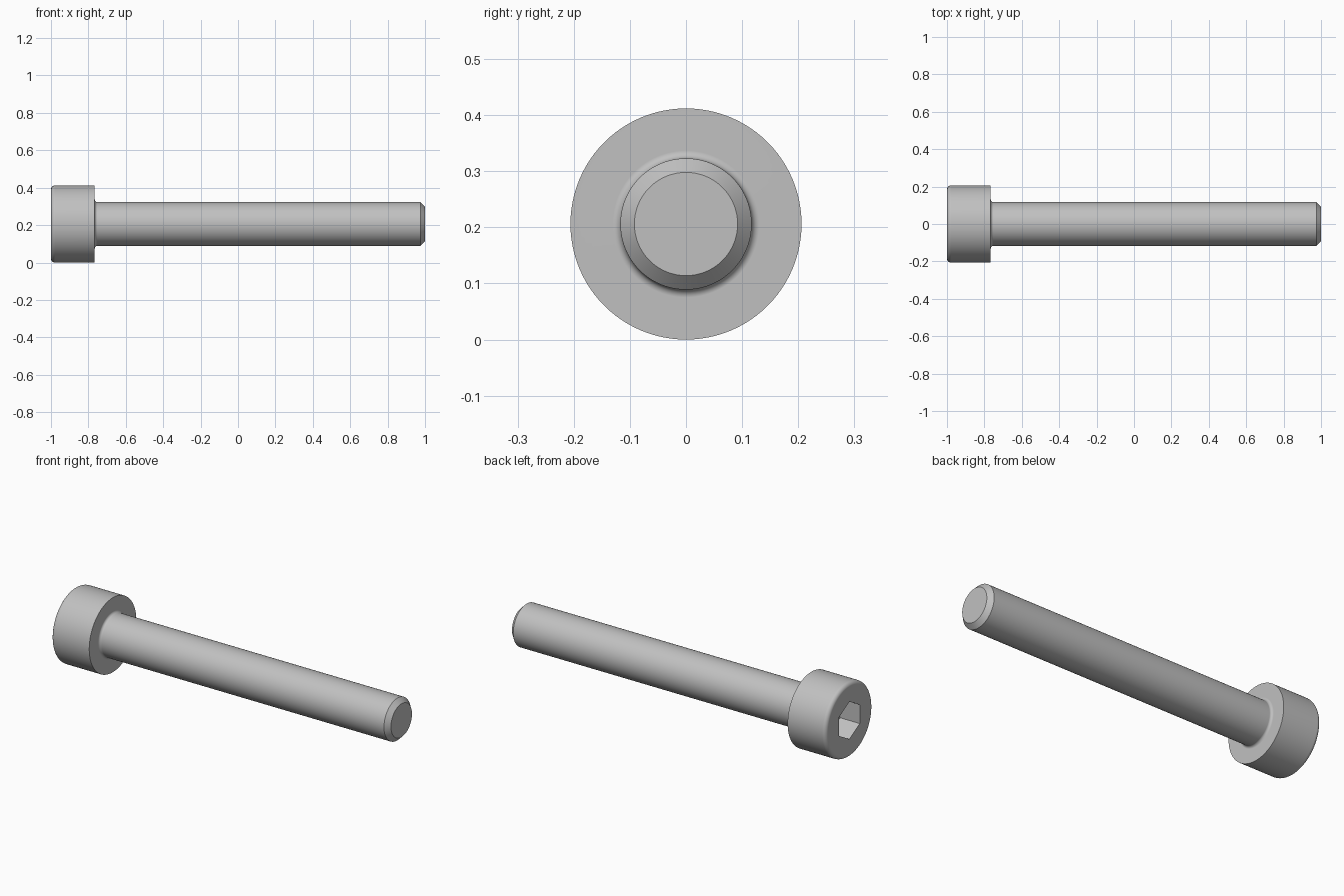
import bpy
import bmesh
from math import sin, cos, pi, radians

if "Cube" in bpy.data.objects:
    bpy.data.objects.remove(bpy.data.objects["Cube"], do_unlink=True)

SEGMENTS = 96
HEAD_R, SHANK_R, TIP_R = 0.206, 0.117, 0.092
HEAD_END, HEAD_BACK, TIP = -1.0, -0.766, 1.0
ROUND, FILLET, CHAMFER = 0.022, 0.014, 0.025
SOCKET_APOTHEM, SOCKET_DEPTH = 0.09, 0.12

steel = bpy.data.materials.new("plain steel grey")
steel.use_nodes = True
grey = (0.53, 0.53, 0.53, 1)
steel.diffuse_color = grey
steel.node_tree.nodes["Principled BSDF"].inputs["Base Color"].default_value = grey


def circle(radius):
    return lambda a: radius


def hexagon(apothem):
    # corners point straight up and down
    return lambda a: apothem / cos(a % (pi / 3) - pi / 6)


def arc(cx, cr, radius, start, end, steps=6):
    """Profile points (x, radius function) along an arc, angles from +x."""
    points = []
    for i in range(steps + 1):
        t = radians(start + (end - start) * i / steps)
        points.append((cx + radius * cos(t), circle(cr + radius * sin(t))))
    return points


# Hex socket, rounded head, filleted neck and chamfered tip in one profile
profile = [(HEAD_END + SOCKET_DEPTH, hexagon(SOCKET_APOTHEM)),
           (HEAD_END, hexagon(SOCKET_APOTHEM))]
profile += arc(HEAD_END + ROUND, HEAD_R - ROUND, ROUND, 180, 90)
profile += [(HEAD_BACK, circle(HEAD_R))]
profile += arc(HEAD_BACK + FILLET, SHANK_R + FILLET, FILLET, 180, 270)
profile += [(TIP - CHAMFER, circle(SHANK_R)), (TIP, circle(TIP_R))]

# Loft the rings along the screw axis
bm = bmesh.new()
rings = []
for x, radius in profile:
    ring = []
    for i in range(SEGMENTS):
        a = 2 * pi * i / SEGMENTS
        r = radius(a)
        ring.append(bm.verts.new((x, r * sin(a), HEAD_R + r * cos(a))))
    rings.append(ring)
for low, high in zip(rings, rings[1:]):
    for i in range(SEGMENTS):
        j = (i + 1) % SEGMENTS
        bm.faces.new((low[i], low[j], high[j], high[i]))

# Socket floor and flat tip
bm.faces.new(rings[0])
bm.faces.new(rings[-1])
bmesh.ops.recalc_face_normals(bm, faces=bm.faces)

mesh = bpy.data.meshes.new("socket_head_screw")
bm.to_mesh(mesh)
bm.free()
mesh.materials.append(steel)
screw = bpy.data.objects.new("socket_head_screw", mesh)
bpy.context.collection.objects.link(screw)

# Smooth sides with crisp edges and flat end faces
bpy.ops.object.select_all(action="DESELECT")
screw.select_set(True)
bpy.context.view_layer.objects.active = screw
bpy.ops.object.shade_smooth_by_angle(angle=radians(30))
weighted = screw.modifiers.new("weighted_normals", "WEIGHTED_NORMAL")
weighted.keep_sharp = True
